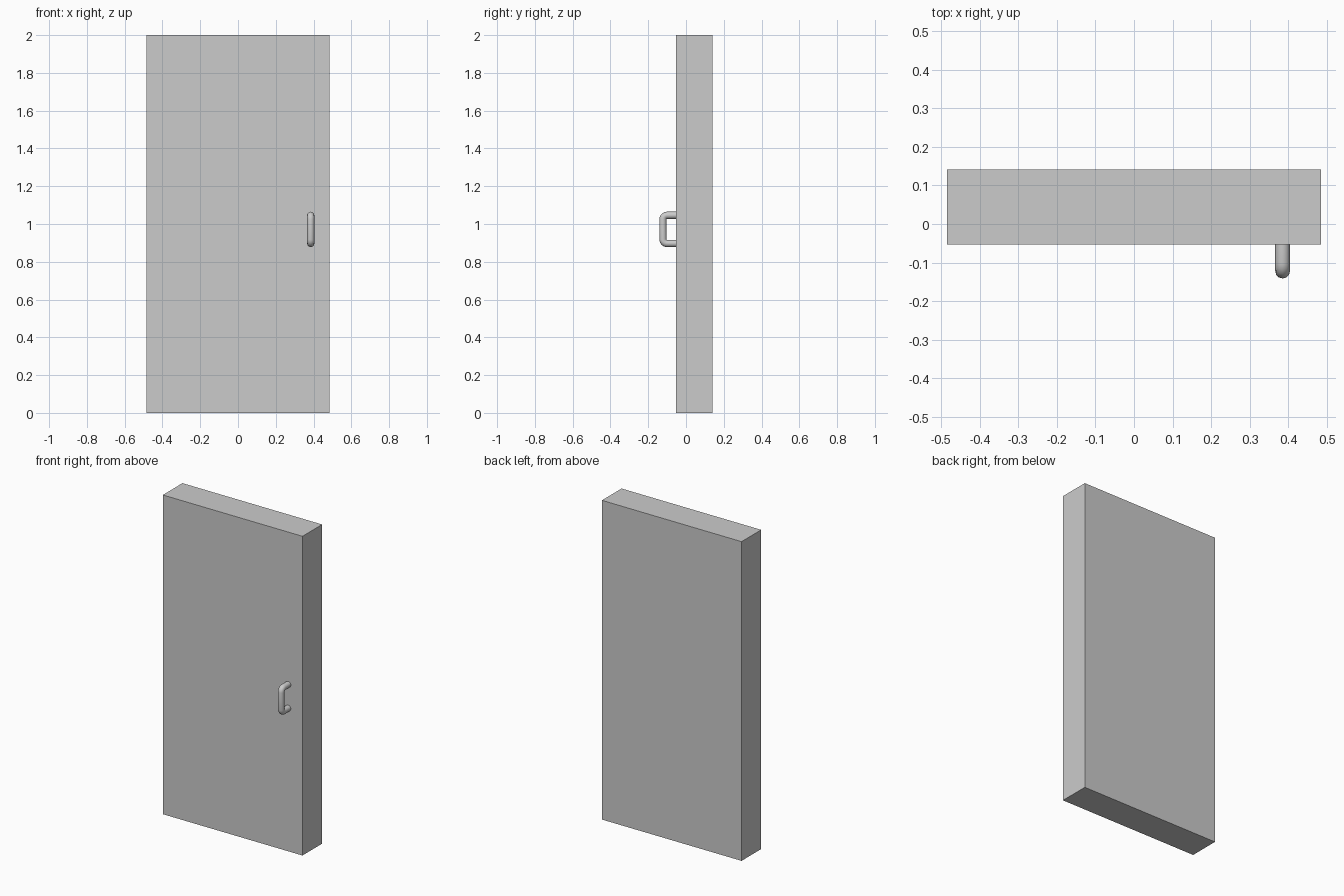
import bpy
from math import sin, cos, pi, radians

if "Cube" in bpy.data.objects:
    bpy.data.objects.remove(bpy.data.objects["Cube"])

# Door slab
FRONT, BACK, HALF_W, HEIGHT = -0.053, 0.141, 0.484, 2.0
bpy.ops.mesh.primitive_cube_add(size=1, location=(0, (FRONT + BACK) / 2, HEIGHT / 2))
door = bpy.context.object
door.name = "door_slab"
door.scale = (2 * HALF_W, BACK - FRONT, HEIGHT)
bpy.ops.object.transform_apply(location=False, rotation=False, scale=True)

# Pull handle: round tube swept along a U with tight rounded corners
X, Y, Z_LOW, Z_HIGH, TUBE, BEND = 0.385, -0.122, 0.897, 1.046, 0.0192, 0.021


def corner(z, direction):
    """Quarter bend from the leg to the grip; direction is +1 at the top."""
    return [(X, Y + BEND - BEND * sin(a), z - direction * BEND * (1 - cos(a)))
            for a in (i * pi / 8 for i in range(5))]


path = [(X, FRONT + 0.002, Z_HIGH)] + corner(Z_HIGH, 1)
path += corner(Z_LOW, -1)[::-1] + [(X, FRONT + 0.002, Z_LOW)]

curve = bpy.data.curves.new("pull_handle", 'CURVE')
curve.dimensions = '3D'
curve.bevel_depth = TUBE
curve.bevel_resolution = 4
curve.use_fill_caps = True
spline = curve.splines.new('POLY')
spline.points.add(len(path) - 1)
for point, co in zip(spline.points, path):
    point.co = (*co, 1)
handle = bpy.data.objects.new("pull_handle", curve)
bpy.context.collection.objects.link(handle)

# Turn the handle into a smooth-shaded mesh
bpy.ops.object.select_all(action='DESELECT')
handle.select_set(True)
bpy.context.view_layer.objects.active = handle
bpy.ops.object.convert(target='MESH')
bpy.ops.object.shade_smooth_by_angle(angle=radians(40))
